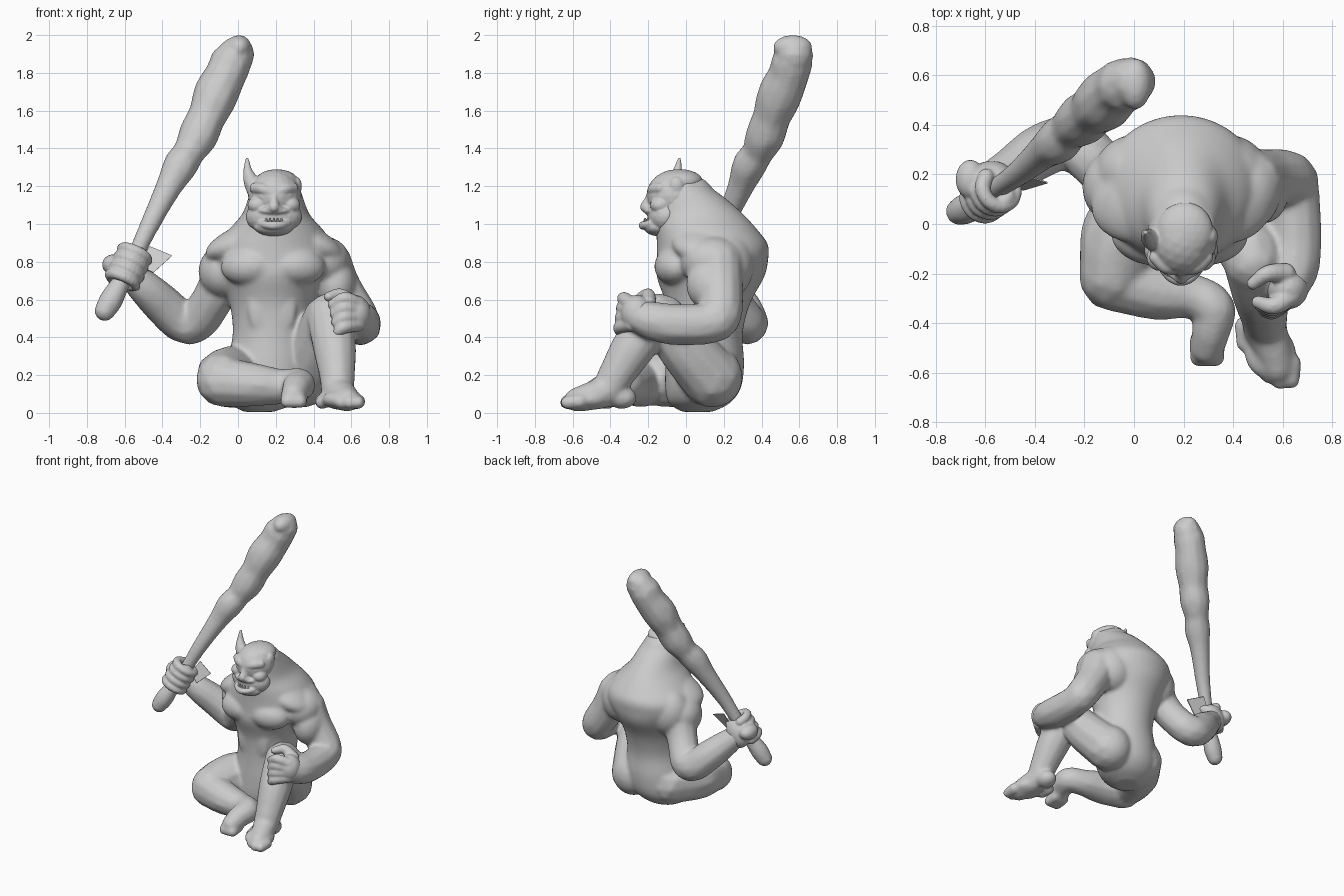
import bpy, bmesh, math
from mathutils import Vector, Matrix


def spline(pts, steps):
    """Smooth curve through points of any dimension."""
    p = [Vector(q) for q in pts]
    p = [2 * p[0] - p[1]] + p + [2 * p[-1] - p[-2]]
    out = []
    for i in range(1, len(p) - 2):
        a, b, c, d = p[i - 1:i + 3]
        for k in range(steps):
            t = k / steps
            out.append(0.5 * (2 * b + (c - a) * t + (2 * a - 5 * b + 4 * c - d) * t * t
                              + (3 * b - a - 3 * c + d) * t ** 3))
    return out + [p[-2]]


def ball(bm, c, r, rot=(0, 0, 0)):
    """Ellipsoid with centre c and radii r."""
    r = (r, r, r) if isinstance(r, (int, float)) else r
    m = Matrix.Translation(c)
    for ang, ax in zip(rot, "XYZ"):
        m = m @ Matrix.Rotation(math.radians(ang), 4, ax)
    bmesh.ops.create_icosphere(bm, subdivisions=3, radius=1, matrix=m @ Matrix.Diagonal((*r, 1)))


def limb(bm, pts, steps=7):
    """Smooth chain of spheres through (x, y, z, radius) points."""
    for q in spline(pts, steps):
        bmesh.ops.create_icosphere(bm, subdivisions=2, radius=q[3],
                                   matrix=Matrix.Translation(q.to_3d()))


def loft(bm, rings, n=40):
    """Closed, smoothly interpolated stack of ellipses (z, cx, cy, rx, ry)."""
    loops = [[bm.verts.new((cx + rx * math.cos(2 * math.pi * k / n),
                            cy + ry * math.sin(2 * math.pi * k / n), z)) for k in range(n)]
             for z, cx, cy, rx, ry in spline(rings, 4)]
    for a, b in zip(loops, loops[1:]):
        for k in range(n):
            bm.faces.new((a[k], a[(k + 1) % n], b[(k + 1) % n], b[k]))
    bm.faces.new(loops[0][::-1])
    bm.faces.new(loops[-1])


def finish(name, bm, voxel=None, smooth=5):
    """Turn a bmesh into an object, fused into one smooth skin if voxel is set."""
    me = bpy.data.meshes.new(name)
    bm.to_mesh(me)
    bm.free()
    ob = bpy.data.objects.new(name, me)
    bpy.context.collection.objects.link(ob)
    if voxel:
        rm = ob.modifiers.new("fuse", 'REMESH')
        rm.mode, rm.voxel_size, rm.use_smooth_shade = 'VOXEL', voxel, True
        sm = ob.modifiers.new("soften", 'SMOOTH')
        sm.factor, sm.iterations = 0.5, smooth
    return ob


# Body: hunched torso
body = bmesh.new()
loft(body, [(0.005, .11, .06, .08, .08), (0.05, .13, .07, .17, .16), (0.13, .15, .09, .22, .20),
            (0.26, .17, .10, .228, .208), (0.42, .18, .10, .208, .20), (0.58, .18, .115, .225, .225),
            (0.72, .18, .13, .275, .285), (0.81, .19, .14, .325, .295), (0.89, .19, .14, .31, .295),
            (0.97, .20, .11, .25, .268), (1.05, .20, .07, .18, .235), (1.14, .20, .02, .145, .185),
            (1.22, .20, -.03, .12, .12)])
ball(body, (.2, .03, 1.13), (.13, .14, .125), (-40, 0, 0))                # nape
for s in (-1, 1):
    ball(body, (.185 + s * .13, -.065, .775), (.15, .10, .10), (-12, 0, s * 14))  # chest
    ball(body, (.19 + s * .19, .21, .78), (.16, .15, .18))                # shoulder blades
    ball(body, (.19 + s * .18, .07, .91), (.20, .15, .08), (0, s * 24, 0))  # neck muscles
    ball(body, (.18 + s * .06, -.07, .55), (.07, .03, .13))               # belly muscles

# Raised arm holding the club
ball(body, (-.075, .15, .75), (.135, .15, .145))
limb(body, [(-.05, .17, .77, .13), (-.13, .23, .61, .112), (-.22, .31, .485, .113),
            (-.30, .325, .485, .112), (-.39, .285, .565, .11), (-.48, .225, .65, .097),
            (-.555, .19, .72, .078)])

# Resting arm
ball(body, (.455, .14, .80), (.14, .17, .135))
ball(body, (.52, .13, .68), (.105, .13, .14))
limb(body, [(.47, .17, .79, .135), (.53, .18, .66, .125), (.62, .18, .52, .118), (.64, .12, .475, .112),
            (.65, -.05, .468, .112), (.645, -.17, .485, .105), (.62, -.25, .51, .09)])

# Folded leg with foot
limb(body, [(.05, .12, .19, .165), (-.05, -.04, .19, .165), (-.085, -.20, .18, .142)])
limb(body, [(-.085, -.22, .165, .135), (.08, -.27, .15, .118), (.23, -.29, .14, .095),
            (.32, -.34, .15, .09), (.31, -.43, .13, .08), (.295, -.50, .095, .07)])
for x in (.26, .295, .33):
    limb(body, [(x, -.47, .07, .04), (x, -.54, .06, .038)], 3)

# Raised leg with foot
ball(body, (.34, .15, .19), (.15, .15, .16))
limb(body, [(.35, .13, .19, .165), (.42, 0, .34, .15), (.47, -.12, .50, .128)])
limb(body, [(.48, -.15, .515, .122), (.51, -.27, .36, .12), (.525, -.37, .20, .098),
            (.53, -.42, .12, .09), (.565, -.52, .085, .075), (.58, -.58, .07, .065)])
ball(body, (.525, -.34, .08), (.07, .08, .06))
ball(body, (.55, -.52, .07), (.105, .11, .055))
for x, y in ((.445, -.48), (.545, -.61), (.59, -.635), (.635, -.63)):
    limb(body, [(x, y + .07, .06, .042), (x, y, .055, .037)], 3)
finish("body", body, .011, 14)

# Club: blunt top and knobbly shaft
club = bmesh.new()
limb(club, [(-.705, .05, .54, .057), (-.67, .065, .60, .064), (-.62, .095, .69, .052),
            (-.56, .14, .80, .045), (-.465, .205, 1.0, .054), (-.365, .29, 1.20, .072),
            (-.305, .335, 1.31, .092), (-.26, .38, 1.38, .086), (-.21, .42, 1.47, .107),
            (-.165, .455, 1.57, .104), (-.12, .495, 1.68, .121), (-.07, .54, 1.78, .112),
            (-.04, .56, 1.85, .113)], 9)
limb(club, [(-.04, .56, 1.85, .108), (-.01, .575, 1.895, .10)], 5)
ball(club, (.005, .565, 1.935), (.066, .105, .066))
finish("club", club, .012, 8)

# Gripping hand: fingers curl round the club
grip = bmesh.new()
axis = Vector((.235, .155, .5)).normalized()
u = axis.cross(Vector((0, 1, 0))).normalized()
v = axis.cross(u)
for i in range(4):
    c = Vector((-.60, .105, .72)) + axis * (.052 * i - .02)
    ring = []
    for a in range(0, 271, 45):
        t = math.radians(a - 45)
        ring.append((*(c + .073 * (u * math.cos(t) + v * math.sin(t))), .034 - a * .00003))
    limb(grip, ring, 3)
ball(grip, (-.575, .19, .75), (.085, .065, .105), (0, 25, 0))
ball(grip, (-.66, .18, .785), (.06, .08, .055))
limb(grip, [(-.55, .17, .80, .038), (-.51, .11, .84, .034), (-.56, .07, .86, .027)], 4)
finish("gripping_hand", grip, .008, 5)

# Resting hand: fingers fan out over the knee
rest = bmesh.new()
ball(rest, (.62, -.26, .525), (.085, .085, .10), (0, 0, 20))
for i in range(4):
    limb(rest, [(.635, -.29, .575 - .035 * i, .042), (.565, -.33 - .006 * i, .605 - .05 * i, .037),
                (.50 + .01 * i, -.315 - .012 * i, .575 - .048 * i, .028)], 4)
limb(rest, [(.61, -.20, .58, .045), (.54, -.20, .625, .036), (.48, -.24, .615, .027)], 4)
finish("resting_hand", rest, .008, 6)

# Head: skull, brow, nose, cheeks and jutting jaw
head = bmesh.new()
ball(head, (.195, -.05, 1.15), (.142, .16, .14))
ball(head, (.205, -.03, 1.225), (.115, .12, .065))
ball(head, (.19, -.105, 1.04), (.15, .10, .10))
ball(head, (.19, -.145, .985), (.105, .08, .05))
ball(head, (.19, -.165, 1.07), (.09, .06, .028))
limb(head, [(.19, -.18, 1.17, .022), (.19, -.20, 1.12, .025), (.19, -.212, 1.09, .032)])
for s in (-1, 1):
    limb(head, [(.19 + s * .10, -.135, 1.19, .03), (.19 + s * .06, -.17, 1.185, .032),
                (.19 + s * .015, -.182, 1.165, .026)])
    ball(head, (.19 + s * .085, -.135, 1.10), (.055, .055, .045))
    ball(head, (.19 + s * .055, -.168, 1.145), .025)
    ball(head, (.19 + s * .025, -.205, 1.08), .02)
limb(head, [(.12, -.185, 1.002, .019), (.15, -.215, .995, .021), (.19, -.228, .992, .023),
            (.23, -.215, .995, .021), (.26, -.185, 1.002, .019)])
ball(head, (.31, -.05, 1.20), (.028, .04, .05))
# Single pointed horn
limb(head, [(.095, -.07, 1.18, .05), (.068, -.06, 1.23, .04), (.052, -.045, 1.28, .025),
            (.048, -.035, 1.345, .009)], 10)
finish("head", head, .006, 4)

# Teeth
teeth = bmesh.new()
for k in range(-3, 4):
    bmesh.ops.create_cone(teeth, segments=8, radius1=.012, radius2=.002,
                          depth=.045 if abs(k) == 3 else .024, cap_ends=True,
                          matrix=Matrix.Translation((.19 + k * .02, -.218 + .0035 * k * k, 1.02)))
finish("teeth", teeth)

# Flat shard by the wrist
shard = bmesh.new()
pts = [(-.47, .21, .88), (-.35, .17, .83), (-.45, .14, .74), (-.53, .19, .78)]
slab = shard.faces.new([shard.verts.new(p) for p in pts])
ext = bmesh.ops.extrude_face_region(shard, geom=[slab])["geom"]
bmesh.ops.translate(shard, vec=(.002, -.006, .003),
                    verts=[g for g in ext if isinstance(g, bmesh.types.BMVert)])
bmesh.ops.recalc_face_normals(shard, faces=shard.faces[:])
finish("wrist_shard", shard)
